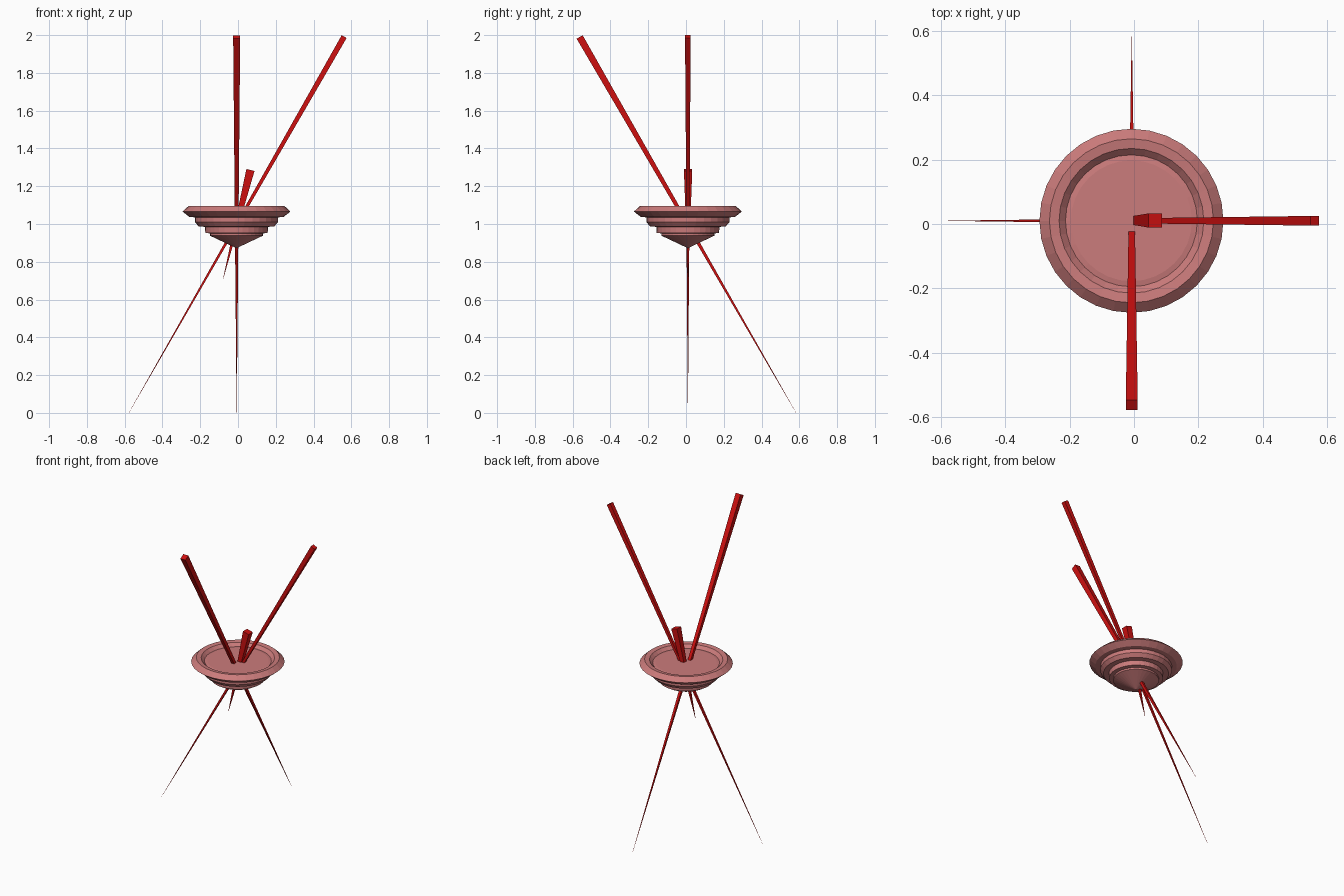
import bpy
import bmesh
import math
from mathutils import Matrix, Vector

default = bpy.data.objects.get("Cube")
if default:
    bpy.data.objects.remove(default, do_unlink=True)


def make_material(name, colour):
    mat = bpy.data.materials.new(name)
    mat.use_nodes = True
    mat.diffuse_color = colour
    mat.node_tree.nodes["Principled BSDF"].inputs["Base Color"].default_value = colour
    return mat


def add_object(name, bm, mat):
    bmesh.ops.recalc_face_normals(bm, faces=bm.faces)
    mesh = bpy.data.meshes.new(name)
    bm.to_mesh(mesh)
    bm.free()
    mesh.materials.append(mat)
    obj = bpy.data.objects.new(name, mesh)
    bpy.context.collection.objects.link(obj)
    return obj


def lathe(name, profile, centre, segments, mat):
    bm = bmesh.new()
    verts = [bm.verts.new((r, 0, z)) for r, z in profile]
    edges = [bm.edges.new(pair) for pair in zip(verts, verts[1:])]
    bmesh.ops.spin(bm, geom=verts + edges, cent=(0, 0, 0), axis=(0, 0, 1),
                   angle=math.tau, steps=segments, use_merge=True)
    bmesh.ops.remove_doubles(bm, verts=bm.verts, dist=0.0005)
    bmesh.ops.translate(bm, verts=bm.verts, vec=centre)
    return add_object(name, bm, mat)


def spike(name, tip, end, width, mat):
    """Square bar tapering from a wide end cap down to a point."""
    tip, end = Vector(tip), Vector(end)
    axis = end - tip
    bm = bmesh.new()
    bmesh.ops.create_cone(bm, cap_ends=True, segments=4, radius1=0.0005,
                          radius2=width / math.sqrt(2), depth=axis.length)
    # Square the sides to the axes, then tilt the bar along its line
    turn = axis.to_track_quat('Z', 'Y').to_matrix().to_4x4()
    place = Matrix.Translation((tip + end) / 2)
    square = Matrix.Rotation(math.pi / 4, 4, 'Z')
    bmesh.ops.transform(bm, matrix=place @ turn @ square, verts=bm.verts)
    return add_object(name, bm, mat)


red = make_material("bright red", (0.62, 0.005, 0.005, 1))
pink = make_material("dusty pink", (0.6, 0.2, 0.2, 1))

# Stepped dish: pointed base, widening tiers, rim and sunken top
dish_profile = [
    (0, 0.872), (0.14, 0.938), (0.14, 0.95), (0.165, 0.953),
    (0.167, 0.985), (0.2, 0.987), (0.22, 1.01), (0.22, 1.035),
    (0.25, 1.038), (0.286, 1.066), (0.255, 1.094), (0.225, 1.09),
    (0.205, 1.07), (0.188, 1.073), (0, 1.073),
]
lathe("stepped_dish", dish_profile, (-0.008, 0.01, 0), 32, pink)

# Tapered spikes crossing through the dish
spike("side_spike", (-0.578, 0.01, 0), (0.562, 0.01, 1.992), 0.03, red)
spike("front_spike", (-0.007, 0.583, 0), (-0.007, -0.563, 1.99), 0.037, red)
spike("short_spike", (-0.08, 0.011, 0.705), (0.066, 0.011, 1.286), 0.044, red)
